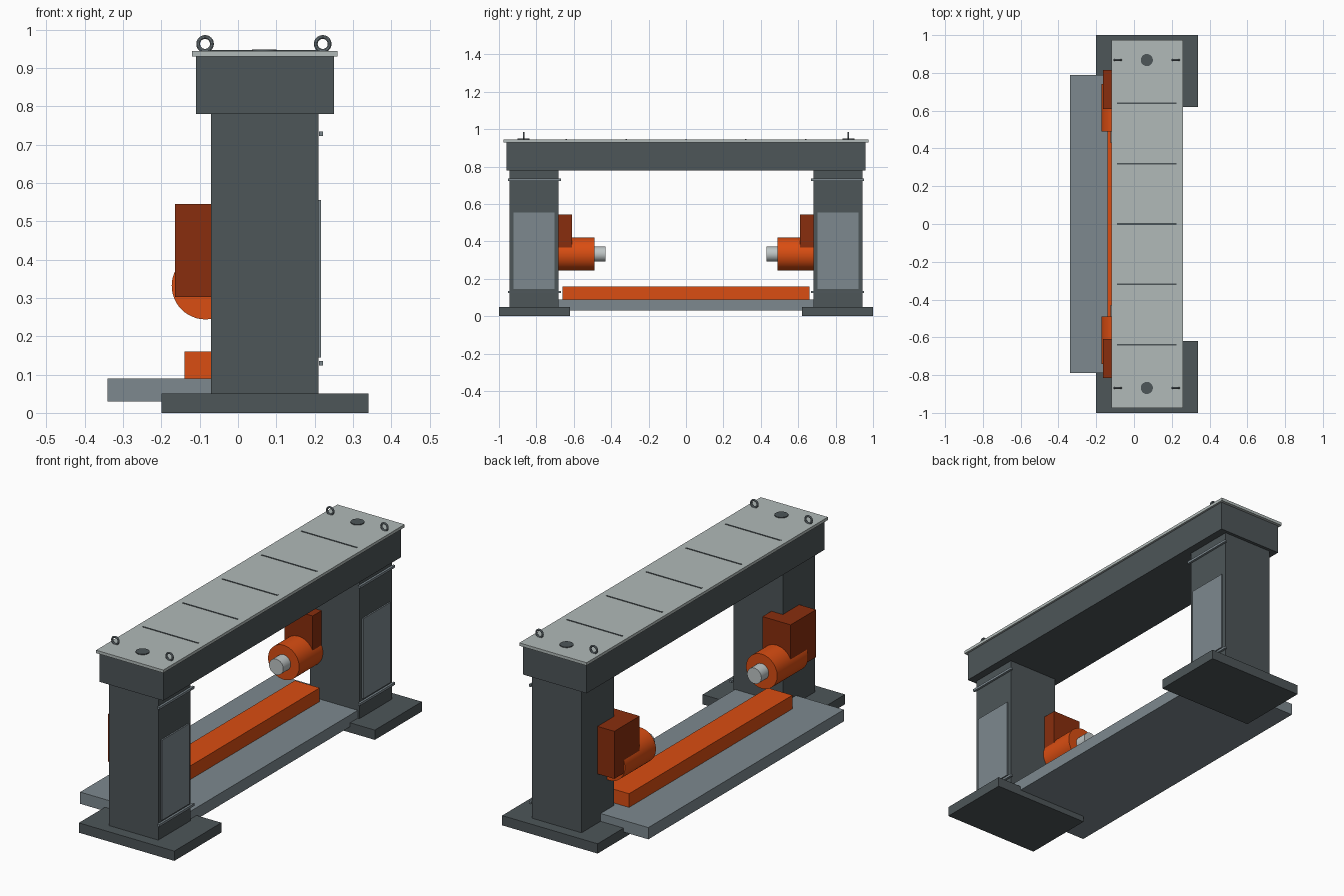
import bpy
import math
from mathutils import Vector

cube = bpy.data.objects.get("Cube")
if cube:
    bpy.data.objects.remove(cube, do_unlink=True)


def material(name, rgb, roughness=0.6):
    mat = bpy.data.materials.new(name)
    mat.use_nodes = True
    color = (*rgb, 1.0)
    mat.diffuse_color = color
    bsdf = mat.node_tree.nodes["Principled BSDF"]
    bsdf.inputs["Base Color"].default_value = color
    bsdf.inputs["Roughness"].default_value = roughness
    return mat


FRAME = material("dark frame grey", (0.075, 0.092, 0.099))
STEEL = material("steel grey", (0.205, 0.25, 0.275))
COVER = material("pale cover grey", (0.44, 0.49, 0.48))
SHAFT = material("bright shaft metal", (0.52, 0.56, 0.56))
ORANGE = material("safety orange", (0.70, 0.075, 0.006))
RUST = material("dark orange", (0.25, 0.027, 0.004))


def box(name, mat, x, y, z):
    """Box from its (low, high) extents on each axis."""
    low, high = (Vector(p) for p in zip(x, y, z))
    bpy.ops.mesh.primitive_cube_add(size=1, location=(low + high) / 2)
    obj = bpy.context.object
    obj.name = name
    obj.scale = high - low
    bpy.ops.object.transform_apply(location=False, rotation=False, scale=True)
    obj.data.materials.append(mat)
    return obj


def smooth(obj, name, mat):
    obj.name = name
    obj.data.materials.append(mat)
    bpy.ops.object.shade_smooth_by_angle()


def rod_y(name, mat, radius, x, y, z):
    """Cylinder along y between two y values."""
    bpy.ops.mesh.primitive_cylinder_add(
        vertices=48, radius=radius, depth=abs(y[1] - y[0]),
        location=(x, sum(y) / 2, z), rotation=(math.pi / 2, 0, 0))
    smooth(bpy.context.object, name, mat)


# Shared top beam with its cover plate
box("top_beam", FRAME, (-0.11, 0.25), (-0.96, 0.96), (0.78, 0.93))
box("cover_plate", COVER, (-0.12, 0.26), (-0.975, 0.975), (0.93, 0.945))
for i in range(5):
    y = (i - 2) * 0.32
    box(f"cover_seam_{i + 1}", FRAME, (-0.09, 0.225),
        (y - 0.004, y + 0.004), (0.944, 0.947))

# Work table and guide bar
box("work_table", STEEL, (-0.34, 0.2), (-0.79, 0.79), (0.03, 0.09))
box("guide_bar", ORANGE, (-0.14, 0.0), (-0.66, 0.66), (0.09, 0.16))

# Everything repeated at each end of the frame
for end, s in (("front", -1), ("back", 1)):
    def span(a, b):
        return tuple(sorted((s * a, s * b)))

    # Upright with foot, access panel and two rails
    box(f"{end}_foot", FRAME, (-0.2, 0.34), span(0.62, 1.0), (0, 0.05))
    box(f"{end}_column", FRAME, (-0.07, 0.21), span(0.682, 0.944), (0.05, 0.78))
    box(f"{end}_access_panel", STEEL, (0.208, 0.217), span(0.703, 0.922), (0.145, 0.555))
    for level, z in (("lower", 0.13), ("upper", 0.729)):
        box(f"{end}_{level}_rail", STEEL, (0.211, 0.222),
            span(0.668, 0.953), (z - 0.006, z + 0.006))

    # Spindle motor, gearbox housing and shaft
    rod_y(f"{end}_motor", ORANGE, 0.088, -0.085, span(0.49, 0.74), 0.332)
    rod_y(f"{end}_shaft", SHAFT, 0.04, -0.085, span(0.43, 0.5), 0.332)
    box(f"{end}_motor_housing", RUST, (-0.165, -0.005), span(0.61, 0.815), (0.302, 0.545))

    # Round cap and lifting eyes on the cover
    bpy.ops.mesh.primitive_cylinder_add(vertices=32, radius=0.032, depth=0.006,
                                        location=(0.068, s * 0.868, 0.946))
    smooth(bpy.context.object, f"{end}_cover_cap", FRAME)
    for side, x in (("right", -0.086), ("left", 0.221)):
        bpy.ops.mesh.primitive_torus_add(
            major_radius=0.018, minor_radius=0.005, major_segments=32,
            minor_segments=10, location=(x, s * 0.868, 0.963),
            rotation=(math.pi / 2, 0, 0))
        smooth(bpy.context.object, f"{end}_{side}_lifting_eye", STEEL)
